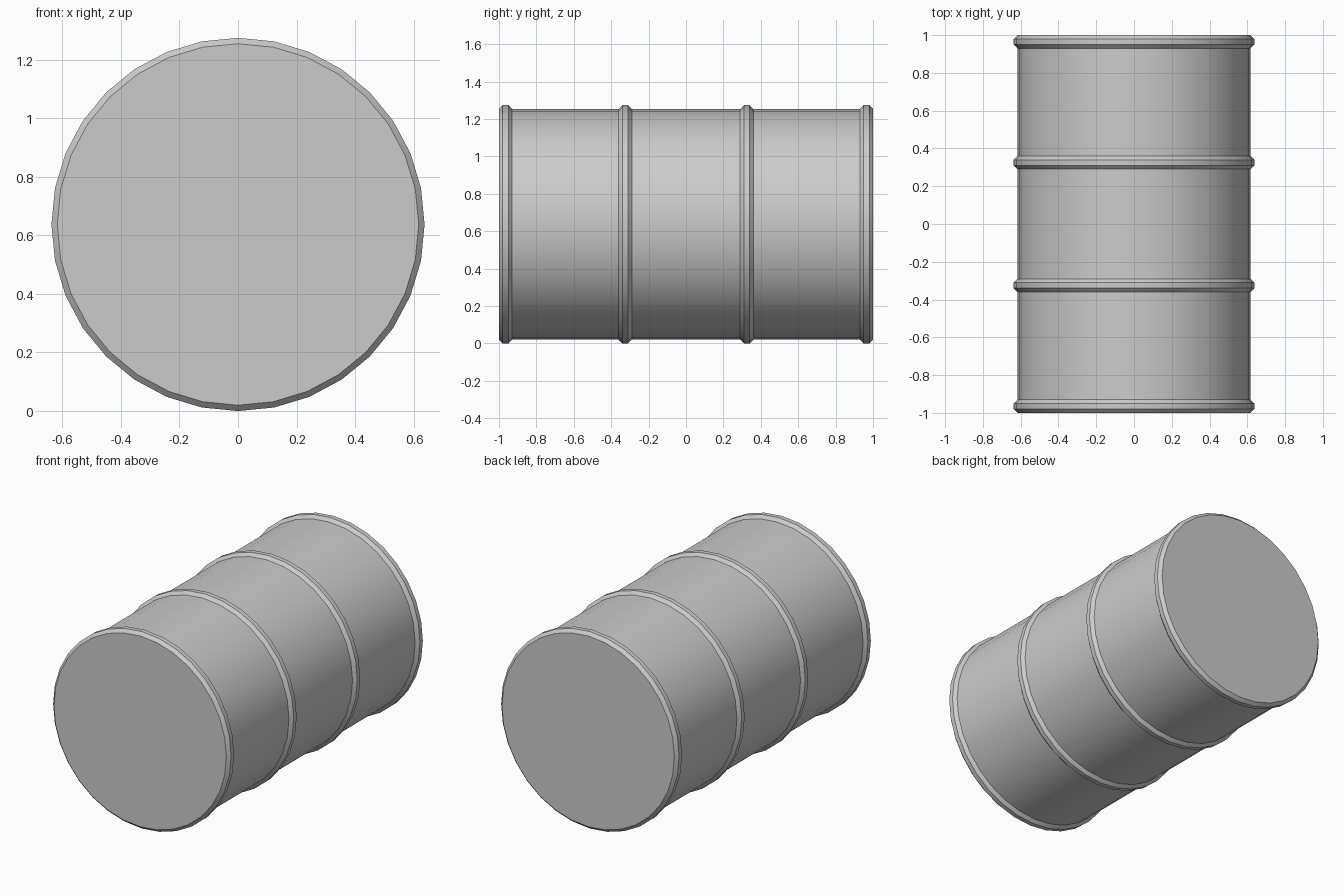
import bpy, bmesh, math
from mathutils import Matrix

cube = bpy.data.objects.get("Cube")
if cube:
    bpy.data.objects.remove(cube, do_unlink=True)

SEGMENTS = 32
BODY_R, RIM_R = 0.617, 0.637
RING_HALF, FLAT_HALF = 0.035, 0.015

# Painted grey metal
metal = bpy.data.materials.new("grey_metal")
metal.use_nodes = True
colour = (0.6, 0.6, 0.6, 1)
metal.diffuse_color = colour
metal.node_tree.nodes["Principled BSDF"].inputs["Base Color"].default_value = colour

# Profile along the barrel: a bevelled hoop at each end and two between
profile = []
for centre in (-0.965, -0.325, 0.325, 0.965):
    profile += [(centre - RING_HALF, BODY_R), (centre - FLAT_HALF, RIM_R),
                (centre + FLAT_HALF, RIM_R), (centre + RING_HALF, BODY_R)]

# Barrel lying on its side, rings joined along y and capped at both ends
bm = bmesh.new()
rings = []
for y, r in profile:
    angles = [2 * math.pi * i / SEGMENTS for i in range(SEGMENTS)]
    rings.append([bm.verts.new((r * math.sin(a), y, r * math.cos(a))) for a in angles])
for a, b in zip(rings, rings[1:]):
    for i in range(SEGMENTS):
        j = (i + 1) % SEGMENTS
        bm.faces.new((a[i], a[j], b[j], b[i]))
bm.faces.new(rings[0])
bm.faces.new(rings[-1])
bmesh.ops.recalc_face_normals(bm, faces=bm.faces)
bmesh.ops.transform(bm, matrix=Matrix.Translation((0, 0, RIM_R)), verts=bm.verts)

mesh = bpy.data.meshes.new("barrel")
bm.to_mesh(mesh)
bm.free()
mesh.materials.append(metal)
barrel = bpy.data.objects.new("barrel", mesh)
bpy.context.collection.objects.link(barrel)

# Smooth round the sides, crisp at hoops and lids
bpy.ops.object.select_all(action="DESELECT")
barrel.select_set(True)
bpy.context.view_layer.objects.active = barrel
bpy.ops.object.shade_smooth_by_angle(angle=math.radians(30))
